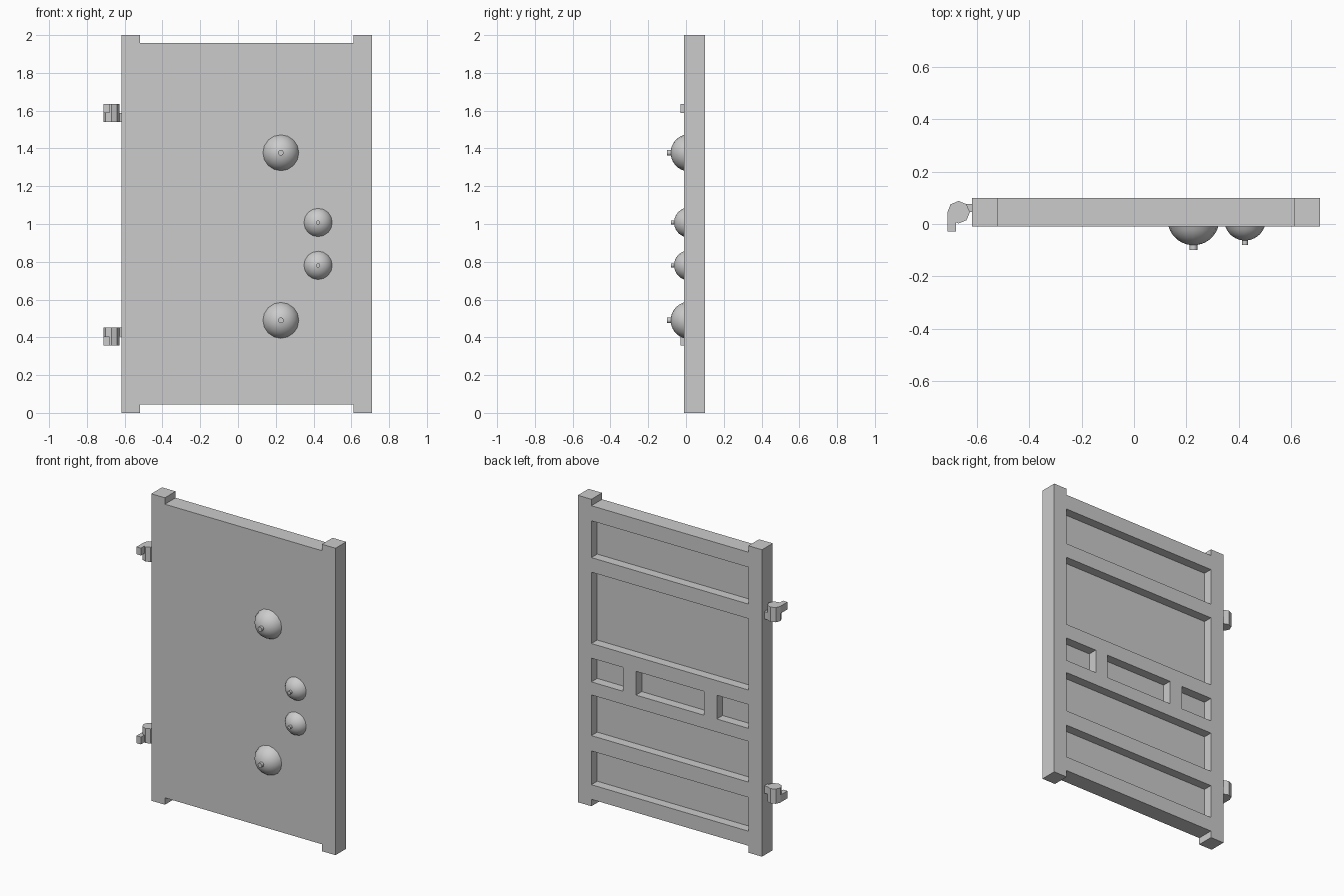
import bpy, bmesh, math
from mathutils import Matrix, Vector

if "Cube" in bpy.data.objects:
    bpy.data.objects.remove(bpy.data.objects["Cube"], do_unlink=True)

grey = bpy.data.materials.new("plain grey")
grey.use_nodes = True
grey.diffuse_color = (0.6, 0.6, 0.6, 1)
grey.node_tree.nodes["Principled BSDF"].inputs["Base Color"].default_value = grey.diffuse_color

FRONT, BACK, FLOOR = -0.01, 0.10, 0.04
LEFT, RIGHT, MID = -0.618, 0.71, 0.046
INNER = 0.566                      # half width between the posts


def add_object(name, bm):
    bmesh.ops.recalc_face_normals(bm, faces=bm.faces[:])
    mesh = bpy.data.meshes.new(name)
    bm.to_mesh(mesh)
    bm.free()
    mesh.materials.append(grey)
    obj = bpy.data.objects.new(name, mesh)
    bpy.context.collection.objects.link(obj)
    return obj


def add_box(bm, x, y, z):
    lo, hi = Vector((x[0], y[0], z[0])), Vector((x[1], y[1], z[1]))
    bmesh.ops.create_cube(bm, size=1, matrix=Matrix.Translation((lo + hi) / 2)
                          @ Matrix.Diagonal((*(hi - lo), 1)))


# Door slab: outline with post ends standing proud, extruded through its depth
a, b = MID - INNER, MID + INNER
outline = [(LEFT, 0), (a, 0), (a, 0.045), (b, 0.045), (b, 0), (RIGHT, 0),
           (RIGHT, 2), (b, 2), (b, 1.958), (a, 1.958), (a, 2), (LEFT, 2)]
bm = bmesh.new()
face = bm.faces.new([bm.verts.new((x, FRONT, z)) for x, z in outline])
ext = bmesh.ops.extrude_face_region(bm, geom=[face])
bmesh.ops.translate(bm, vec=(0, BACK - FRONT, 0),
                    verts=[v for v in ext["geom"] if isinstance(v, bmesh.types.BMVert)])
door = add_object("door_slab", bm)

# Recessed panels in the back: four full width, and a middle row of three
bm = bmesh.new()
for z in [(0.14, 0.36), (0.46, 0.725), (1.06, 1.525), (1.62, 1.86)]:
    add_box(bm, (a, b), (FLOOR, 0.2), z)
for x in [(a, MID - 0.338), (MID - 0.245, MID + 0.245), (MID + 0.338, b)]:
    add_box(bm, x, (FLOOR, 0.2), (0.81, 0.965))
cutter = add_object("panel_cutter", bm)
cutter.hide_render = True
mod = door.modifiers.new("panels", "BOOLEAN")
mod.operation, mod.solver, mod.object = "DIFFERENCE", "EXACT", cutter
bpy.context.view_layer.update()
cut_mesh = bpy.data.meshes.new_from_object(
    door.evaluated_get(bpy.context.evaluated_depsgraph_get()))
door.modifiers.clear()
door.data = cut_mesh
bpy.data.objects.remove(cutter, do_unlink=True)


# Domed bosses with a short stem, turned about the y axis
def boss(name, x, z, radius, depth, stem, tip):
    sphere = (radius ** 2 + depth ** 2) / (2 * depth)
    start = math.acos((sphere - depth) / sphere)
    end = math.asin(stem / sphere)
    profile = []
    for i in range(8):
        t = start + (end - start) * i / 7
        profile.append((sphere * math.sin(t), sphere * math.cos(t) - sphere + depth))
    profile += [(stem, tip), (0, tip)]
    bm = bmesh.new()
    verts = [bm.verts.new((x + r, FRONT - d, z)) for r, d in profile]
    edges = [bm.edges.new(pair) for pair in zip(verts, verts[1:])]
    bmesh.ops.spin(bm, geom=verts + edges, cent=(x, 0, z), axis=(0, 1, 0),
                   angle=math.tau, steps=16)
    bmesh.ops.remove_doubles(bm, verts=bm.verts[:], dist=0.0005)
    obj = add_object(name, bm)
    bpy.ops.object.select_all(action="DESELECT")
    obj.select_set(True)
    bpy.context.view_layer.objects.active = obj
    bpy.ops.object.shade_smooth_by_angle(angle=math.radians(35))


boss("upper_large_boss", 0.227, 1.377, 0.095, 0.071, 0.015, 0.09)
boss("lower_large_boss", 0.227, 0.49, 0.095, 0.071, 0.015, 0.09)
boss("upper_small_boss", 0.424, 1.008, 0.075, 0.053, 0.011, 0.07)
boss("lower_small_boss", 0.424, 0.781, 0.075, 0.053, 0.011, 0.07)


# Hinges: eight-sided barrel, wall tab at its outer half, door tab at its inner half
def hinge(name, z, up):
    half = 0.048
    outer, inner = sorted((z, z + up * half)), sorted((z, z - up * half))
    bm = bmesh.new()
    bmesh.ops.create_cone(bm, cap_ends=True, segments=8, radius1=0.043, radius2=0.043,
                          depth=2 * half, matrix=Matrix.Translation((-0.67, 0.045, z)))
    add_object(name + "_barrel", bm)
    bm = bmesh.new()
    add_box(bm, (-0.712, -0.68), (-0.028, 0.045), outer)
    add_object(name + "_wall_tab", bm)
    bm = bmesh.new()
    add_box(bm, (-0.66, LEFT), (0.045, 0.076), inner)
    add_object(name + "_door_tab", bm)


hinge("upper_hinge", 1.588, 1)
hinge("lower_hinge", 0.405, -1)
